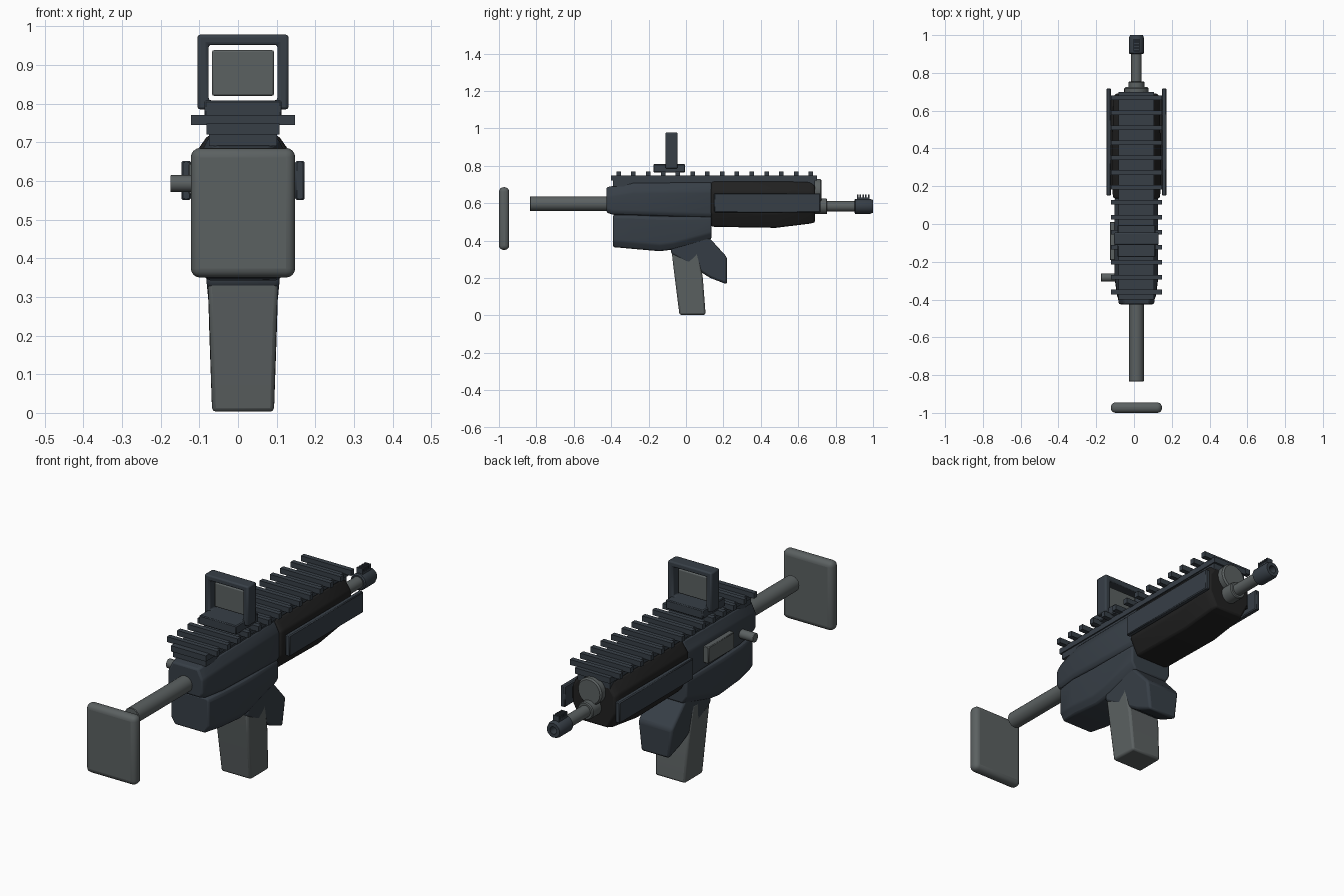
import bpy, bmesh, math
from mathutils import Matrix

if "Cube" in bpy.data.objects:
    bpy.data.objects.remove(bpy.data.objects["Cube"])

CX = 0.013  # middle plane of the body


def material(name, rgb):
    m = bpy.data.materials.new(name)
    m.diffuse_color = (*rgb, 1)
    m.use_nodes = True
    m.node_tree.nodes["Principled BSDF"].inputs["Base Color"].default_value = m.diffuse_color
    return m


SLATE = material("slate", (0.038, 0.049, 0.062))
GREY = material("grey", (0.105, 0.119, 0.120))
BLACK = material("black", (0.015, 0.015, 0.015))


def finish(name, bm, mat, bevel=0.0, segments=2):
    bmesh.ops.recalc_face_normals(bm, faces=bm.faces)
    me = bpy.data.meshes.new(name)
    bm.to_mesh(me)
    bm.free()
    me.materials.append(mat)
    ob = bpy.data.objects.new(name, me)
    bpy.context.collection.objects.link(ob)
    if bevel:
        b = ob.modifiers.new("bevel", 'BEVEL')
        b.width, b.segments = bevel, segments
        b.limit_method, b.angle_limit = 'ANGLE', math.radians(25)
    bpy.context.view_layer.objects.active = ob
    ob.select_set(True)
    bpy.ops.object.shade_smooth_by_angle(angle=math.radians(35))
    ob.select_set(False)
    return ob


def add_box(bm, x0, x1, y0, y1, z0, z1):
    mat = Matrix.Translation(((x0 + x1) / 2, (y0 + y1) / 2, (z0 + z1) / 2))
    bmesh.ops.create_cube(bm, size=1, matrix=mat @ Matrix.Diagonal((x1 - x0, y1 - y0, z1 - z0, 1)))


def box(name, mat, x0, x1, y0, y1, z0, z1, bevel=0.004, segments=1):
    bm = bmesh.new()
    add_box(bm, x0, x1, y0, y1, z0, z1)
    return finish(name, bm, mat, bevel, segments)


def loft(name, mat, sections, bevel=0.01):
    """Sections along y; each is a half outline (half width, z), mirrored in x."""
    bm = bmesh.new()
    rings = []
    for y, half in sections:
        pts = [(CX + w, z) for w, z in half] + [(CX - w, z) for w, z in reversed(half)]
        rings.append([bm.verts.new((x, y, z)) for x, z in pts])
    n = len(rings[0])
    for a, b in zip(rings, rings[1:]):
        for i in range(n):
            bm.faces.new((a[i], a[(i + 1) % n], b[(i + 1) % n], b[i]))
    bm.faces.new(rings[0])
    bm.faces.new(rings[-1])
    return finish(name, bm, mat, bevel)


def prism(name, mat, profile, bevel=0.012):
    """Side profile of (y, z, half width)."""
    bm = bmesh.new()
    r = [bm.verts.new((CX + w, y, z)) for y, z, w in profile]
    l = [bm.verts.new((CX - w, y, z)) for y, z, w in profile]
    n = len(r)
    bm.faces.new(r)
    bm.faces.new(l)
    for i in range(n):
        bm.faces.new((r[i], r[(i + 1) % n], l[(i + 1) % n], l[i]))
    return finish(name, bm, mat, bevel)


def lathe(name, mat, z, profile, sides=24):
    """Turned part along y; profile of (radius, y)."""
    bm = bmesh.new()
    rings = [[bm.verts.new((CX + r * math.cos(2 * math.pi * i / sides), y,
                            z + r * math.sin(2 * math.pi * i / sides))) for i in range(sides)]
             for r, y in profile]
    for a, b in zip(rings, rings[1:]):
        for i in range(sides):
            j = (i + 1) % sides
            bm.faces.new((a[i], a[j], b[j], b[i]))
    bm.faces.new(rings[0])
    bm.faces.new(rings[-1])
    return finish(name, bm, mat)


# Stock
box("butt_plate", GREY, CX - .135, CX + .135, -1, -.945, .35, .685, .024, 4)
lathe("stock_tube", GREY, .597, [(.036, -.835), (.039, -.832), (.039, -.40)])

# Body
def upper(w, zb, zt):
    return [(w - .012, zb), (w, zb + .02), (w, zt - .05), (w - .025, zt)]


loft("upper_receiver", SLATE, [(-.425, upper(.093, .55, .685)), (-.39, upper(.098, .538, .692)),
                               (-.28, upper(.115, .535, .71)), (.137, upper(.115, .522, .712))], .008)


def lower(w, zb, zt):
    return [(w - .022, zb), (w, zb + .035), (w, zt - .012), (w - .01, zt)]


loft("lower_receiver", SLATE, [(-.39, lower(.102, .365, .537)), (-.29, lower(.115, .356, .537)),
                               (-.14, lower(.115, .343, .53)), (-.07, lower(.115, .352, .53)),
                               (.135, lower(.112, .407, .53))], .008)
prism("trigger_guard", SLATE, [(-.08, .36, .095), (.0, .44, .095), (.12, .42, .095), (.22, .31, .093),
                               (.22, .165, .076), (.13, .2, .08), (-.08, .33, .095)])
prism("grip", GREY, [(-.08, .37, .092), (-.065, .24, .087), (-.035, .003, .08), (.105, .003, .08),
                     (.09, .2, .087), (.06, .37, .092)], .01)


# Handguard with chamfered section
def guard(w, zb, zt):
    return [(w - .04, zb), (w, zb + .075), (w, zt - .05), (w - .035, zt)]


loft("handguard", BLACK, [(.135, guard(.122, .475, .715)), (.16, guard(.126, .473, .718)),
                          (.48, guard(.126, .468, .718)), (.66, guard(.122, .49, .715)),
                          (.69, guard(.113, .497, .705))], .008)
for side, s in (("left", -1), ("right", 1)):
    xs = sorted((CX + s * .122, CX + s * .158))
    box(side + "_side_mount", BLACK, *xs, .2, .66, .575, .63, 0)
    xs = sorted((CX + s * .135, CX + s * .159))
    box(side + "_side_rail", SLATE, *xs, .15, .718, .55, .652)

# Top rail
box("top_rail_foot", SLATE, CX - .088, CX + .088, -.39, .69, .69, .722, 0)
box("top_rail", SLATE, CX - .094, CX + .094, -.40, .70, .72, .748, 0)
bm = bmesh.new()
for i in range(14):
    y = -.36 + i * 1.028 / 13
    add_box(bm, CX - .135, CX + .135, y - .012, y + .012, .744, .77)
finish("top_rail_teeth", bm, SLATE)

# Sight: base, open frame, pane
box("sight_base", SLATE, CX - .1, CX + .1, -.175, -.005, .764, .808)
bm = bmesh.new()
outer = [(-.118, .785), (.118, .785), (.118, .978), (-.118, .978)]
inner = [(-.089, .808), (.089, .808), (.089, .952), (-.089, .952)]
rings = [[bm.verts.new((CX + x, y, z)) for x, z in loop]
         for loop, y in ((outer, -.11), (outer, -.045), (inner, -.045), (inner, -.11))]
for k in range(4):
    a, b = rings[k], rings[(k + 1) % 4]
    for i in range(4):
        j = (i + 1) % 4
        bm.faces.new((a[i], a[j], b[j], b[i]))
finish("sight_frame", bm, SLATE, .007)
box("sight_pane", GREY, CX - .08, CX + .08, -.085, -.07, .82, .938, .005, 2)

# Barrel group
lathe("gas_plug", GREY, .665, [(.065, .66), (.065, .718), (.058, .725)])
lathe("barrel_collar", GREY, .583, [(.042, .68), (.042, .75), (.038, .755)])
lathe("barrel", GREY, .583, [(.028, .70), (.028, .93)])
lathe("muzzle", SLATE, .583, [(.034, .9), (.04, .905), (.04, .985), (.034, 1.0), (.018, 1.0), (.018, .95)])
bm = bmesh.new()
for i in range(5):
    y = .918 + i * .0145
    add_box(bm, CX - .016, CX + .016, y - .004, y + .004, .61, .647)
add_box(bm, CX - .016, CX + .016, .914, .98, .61, .63)
finish("muzzle_fins", bm, SLATE)

# Left side details
box("ejection_port", GREY, -.128, -.09, -.19, .01, .565, .645, .003)
bm = bmesh.new()
bmesh.ops.create_cone(bm, cap_ends=True, segments=20, radius1=.022, radius2=.022, depth=.1,
                      matrix=Matrix.Translation((-.125, -.283, .593)) @ Matrix.Rotation(math.pi / 2, 4, 'Y'))
finish("charging_handle", bm, GREY, .003)
